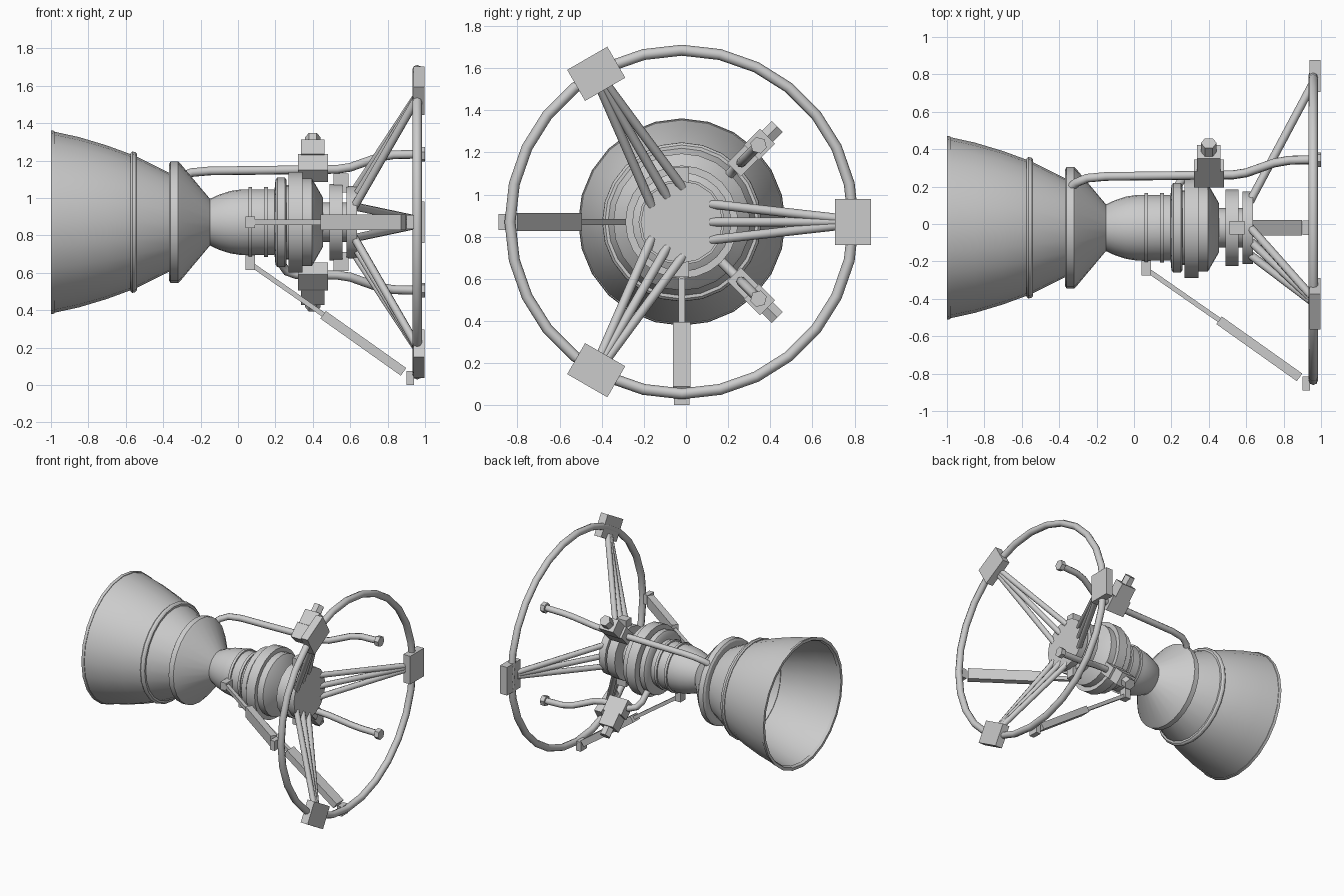
import bpy, bmesh, math
from mathutils import Vector, Matrix

cube = bpy.data.objects.get("Cube")
if cube:
    bpy.data.objects.remove(cube, do_unlink=True)

grey = bpy.data.materials.new("light_grey_metal")
grey.use_nodes = True
colour = (0.6, 0.6, 0.6, 1)
grey.diffuse_color = colour
grey.node_tree.nodes["Principled BSDF"].inputs["Base Color"].default_value = colour

# Engine axis runs along x through this point
AXIS = Vector((0, -0.02, 0.87))


def spin(degrees):
    """Frame on the engine axis: local y is radial, local z is tangential."""
    return Matrix.Translation(AXIS) @ Matrix.Rotation(math.radians(degrees), 4, 'X')


def finish(name, bm, frame, smooth=None):
    bmesh.ops.recalc_face_normals(bm, faces=bm.faces[:])
    bm.transform(frame)
    mesh = bpy.data.meshes.new(name)
    bm.to_mesh(mesh)
    bm.free()
    mesh.materials.append(grey)
    obj = bpy.data.objects.new(name, mesh)
    bpy.context.collection.objects.link(obj)
    if smooth:
        shade(obj, smooth)
    return obj


def shade(obj, angle):
    bpy.ops.object.select_all(action='DESELECT')
    obj.select_set(True)
    bpy.context.view_layer.objects.active = obj
    bpy.ops.object.shade_smooth_by_angle(angle=math.radians(angle))


def lathe(name, profile, sides=24, closed=False):
    """Revolve (x, radius) points round the engine axis."""
    bm = bmesh.new()
    rings = [[bm.verts.new((x, r * math.cos(math.tau * i / sides), r * math.sin(math.tau * i / sides)))
              for i in range(sides)] for x, r in profile]
    pairs = list(zip(rings, rings[1:]))
    if closed:
        pairs.append((rings[-1], rings[0]))
    else:
        bm.faces.new(rings[0])
        bm.faces.new(rings[-1])
    for a, b in pairs:
        for i in range(sides):
            j = (i + 1) % sides
            bm.faces.new((a[i], a[j], b[j], b[i]))
    return finish(name, bm, spin(0), 32)


def block(name, angle, x, r, size):
    bm = bmesh.new()
    bmesh.ops.create_cube(bm, size=1)
    bm.transform(Matrix.Translation((x, r, 0)) @ Matrix.Diagonal((*size, 1)))
    return finish(name, bm, spin(angle))


def bar(name, angle, start, end, width, depth=None, sides=8):
    """Round rod, or a box beam when depth is given, between two local points."""
    p, q = Vector(start), Vector(end)
    bm = bmesh.new()
    if depth:
        bmesh.ops.create_cube(bm, size=1)
        bm.transform(Matrix.Diagonal((width, depth, (q - p).length, 1)))
    else:
        bmesh.ops.create_cone(bm, cap_ends=True, segments=sides, radius1=width,
                              radius2=width, depth=(q - p).length)
    z = (q - p).normalized()
    x = Vector((0, 0, 1)) - z * z.z
    if x.length < 0.01:
        x = Vector((1, 0, 0))
    x.normalize()
    y = z.cross(x)
    turn = Matrix((x, y, z)).transposed().to_4x4()
    bm.transform(Matrix.Translation((p + q) / 2) @ turn)
    return finish(name, bm, spin(angle), None if depth else 50)


def pipe(name, angle, points, radius):
    curve = bpy.data.curves.new(name, 'CURVE')
    curve.dimensions = '3D'
    curve.bevel_depth = radius
    curve.bevel_resolution = 2
    curve.use_fill_caps = True
    line = curve.splines.new('POLY')
    line.points.add(len(points) - 1)
    for pt, (x, r) in zip(line.points, points):
        pt.co = (*(spin(angle) @ Vector((x, r, 0))), 1)
    curve.materials.append(grey)
    obj = bpy.data.objects.new(name, curve)
    bpy.context.collection.objects.link(obj)
    bpy.ops.object.select_all(action='DESELECT')
    obj.select_set(True)
    bpy.context.view_layer.objects.active = obj
    bpy.ops.object.convert(target='MESH')
    shade(bpy.context.object, 50)


# Hollow bell nozzle and its reinforcing bands
lathe("bell_nozzle", [(-1, 0.488), (-0.85, 0.455), (-0.7, 0.41), (-0.55, 0.355), (-0.34, 0.25),
                      (-0.25, 0.2), (-0.28, 0.15), (-0.36, 0.215), (-0.55, 0.325),
                      (-0.7, 0.385), (-0.85, 0.435), (-1, 0.472)], closed=True)
lathe("nozzle_lip", [(-1, 0.47), (-1, 0.492), (-0.98, 0.488), (-0.98, 0.46)], closed=True)
lathe("nozzle_band", [(-0.575, 0.33), (-0.575, 0.37), (-0.565, 0.378), (-0.55, 0.375),
                      (-0.54, 0.365), (-0.54, 0.33)], closed=True)
lathe("throat_flange", [(-0.37, 0.24), (-0.37, 0.31), (-0.36, 0.325), (-0.32, 0.325),
                        (-0.305, 0.31), (-0.15, 0.125), (-0.13, 0.12)])

# Combustion chamber, flanges and injector head
lathe("chamber", [(-0.2, 0.1), (-0.15, 0.125), (-0.1, 0.148), (-0.04, 0.167), (0.02, 0.176),
                  (0.2, 0.176), (0.22, 0.2), (0.27, 0.2)])
for x in (0.065, 0.15):
    lathe("chamber_band", [(x - 0.01, 0.17), (x - 0.01, 0.187), (x + 0.01, 0.187), (x + 0.01, 0.17)])
lathe("chamber_flange", [(0.195, 0.17), (0.2, 0.225), (0.21, 0.24), (0.25, 0.24), (0.26, 0.225), (0.26, 0.17)])
lathe("injector_flange", [(0.27, 0.2), (0.27, 0.268), (0.345, 0.268), (0.345, 0.235),
                          (0.395, 0.235), (0.455, 0.13), (0.455, 0.1)])
lathe("gimbal_neck", [(0.44, 0.105), (0.59, 0.105)], 16)
lathe("gimbal_rear_plate", [(0.49, 0.205), (0.56, 0.205)], 16)
lathe("gimbal_front_plate", [(0.58, 0.195), (0.635, 0.195)], 16)
for angle in (90, 270):
    block("gimbal_tab", angle, 0.55, 0.21, (0.08, 0.1, 0.07))

# Thrust ring
bm = bmesh.new()
major, sides, tube_sides = 0.815, 28, 8
grid = []
for i in range(sides):
    a = math.tau * i / sides
    grid.append([])
    for k in range(tube_sides):
        b = math.tau * k / tube_sides
        r = major + 0.026 * math.cos(b)
        grid[-1].append(bm.verts.new((0.958 + 0.026 * math.sin(b), r * math.cos(a), r * math.sin(a))))
for i in range(sides):
    for k in range(tube_sides):
        n, m = (i + 1) % sides, (k + 1) % tube_sides
        bm.faces.new((grid[i][k], grid[n][k], grid[n][m], grid[i][m]))
finish("thrust_ring", bm, spin(0), 50)

# Ring mounting blocks, each with three struts
for angle in (0, 120, 240):
    block("ring_block", angle, 0.968, 0.812, (0.06, 0.17, 0.22))
    for side in (-1, 0, 1):
        bar("thrust_strut", angle, (0.62, 0.14, 0.085 * side), (0.95, 0.76, 0.015 * side), 0.022)

# Two gimbal actuators
for angle in (180, 270):
    block("actuator_mount", angle, 0.065, 0.215, (0.05, 0.08, 0.06))
    bar("actuator_rod", angle, (0.07, 0.225, 0), (0.48, 0.51, 0), 0.03, 0.026)
    bar("actuator_body", angle, (0.455, 0.495, 0), (0.885, 0.80, 0), 0.085, 0.05)
    block("actuator_foot", angle, 0.92, 0.832, (0.04, 0.074, 0.075))

# Feed pipes with valves
feed = [(0.53, 0.4), (0.6, 0.415), (0.67, 0.45), (0.75, 0.49), (0.83, 0.51), (0.99, 0.515)]
starts = {45: [(-0.34, 0.3), (-0.31, 0.34), (-0.25, 0.375), (-0.15, 0.388), (0.1, 0.392)],
          -45: [(0.23, 0.22), (0.235, 0.32), (0.26, 0.37), (0.31, 0.395)]}
for angle, start in starts.items():
    pipe("feed_pipe", angle, start + feed, 0.024)
    bar("pipe_nut", angle, (0.965, 0.515, 0), (1, 0.515, 0), 0.04, sides=6)
    block("valve_body", angle, 0.4, 0.41, (0.16, 0.12, 0.09))
    block("valve_housing", angle, 0.4, 0.52, (0.125, 0.11, 0.1))
    bar("valve_cap", angle, (0.4, 0.57, 0), (0.4, 0.64, 0), 0.042, sides=6)
